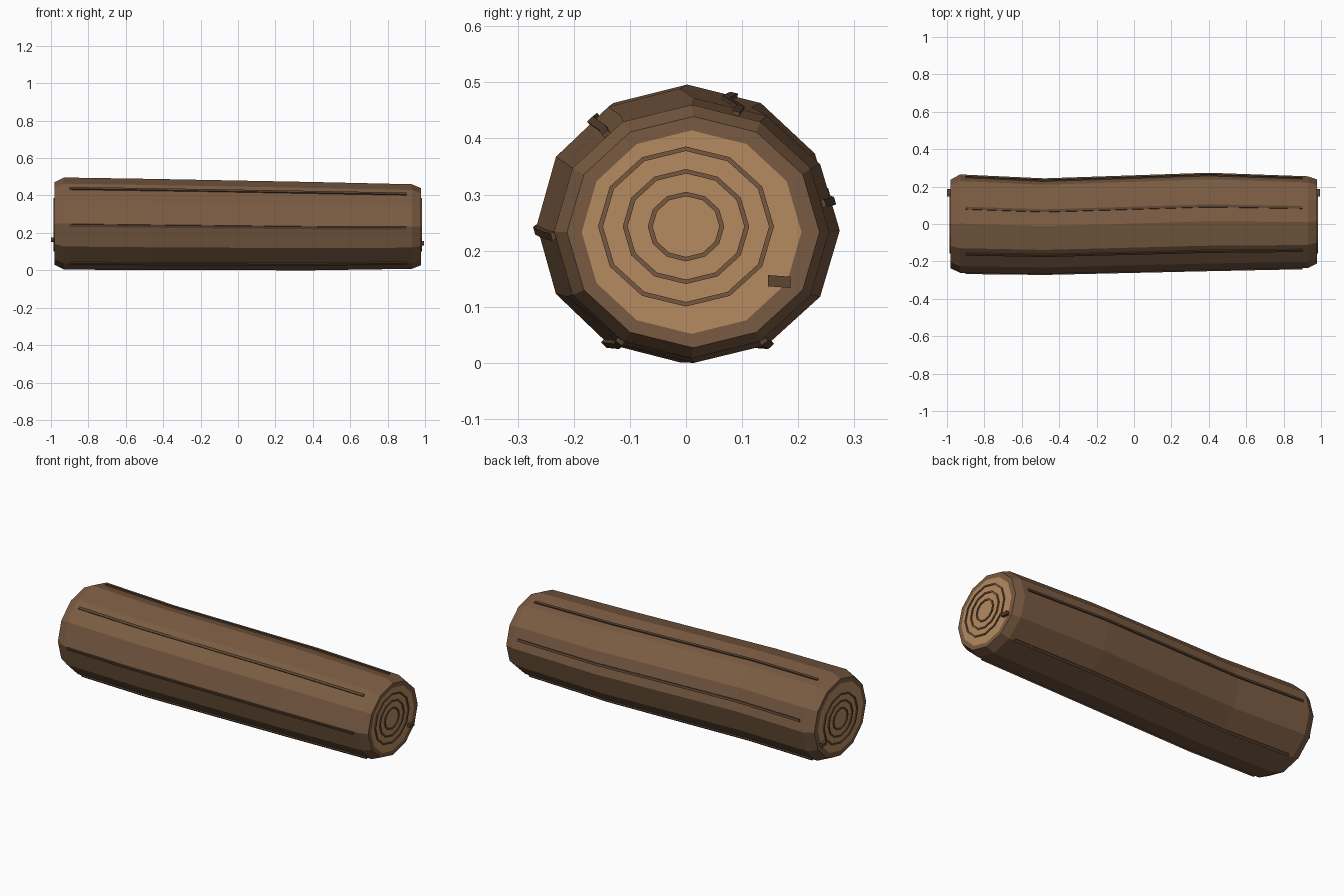
import bpy, bmesh, math
from mathutils import Vector

if "Cube" in bpy.data.objects:
    bpy.data.objects.remove(bpy.data.objects["Cube"])

SIDES = 12


def material(name, rgb):
    m = bpy.data.materials.new(name)
    m.diffuse_color = (*rgb, 1)
    m.use_nodes = True
    m.node_tree.nodes["Principled BSDF"].inputs["Base Color"].default_value = m.diffuse_color
    return m


BARK = material("bark brown", (0.195, 0.105, 0.055))
WOOD = material("cut wood", (0.47, 0.26, 0.115))
RING = material("ring brown", (0.18, 0.098, 0.05))
GROOVE = material("dark bark", (0.105, 0.058, 0.032))

# log sections: x, centre y, centre z, radius y, radius z
SECTIONS = [
    (-0.982, 0.000, 0.250, 0.236, 0.220),
    (-0.930, 0.002, 0.250, 0.263, 0.246),
    (-0.480, -0.011, 0.245, 0.255, 0.244),
    (0.400, 0.014, 0.236, 0.260, 0.236),
    (0.930, 0.010, 0.234, 0.245, 0.226),
    (0.978, 0.013, 0.233, 0.225, 0.206),
]


def make(name, bm, mats):
    bmesh.ops.recalc_face_normals(bm, faces=bm.faces)
    me = bpy.data.meshes.new(name)
    bm.to_mesh(me)
    bm.free()
    for m in mats:
        me.materials.append(m)
    ob = bpy.data.objects.new(name, me)
    bpy.context.collection.objects.link(ob)
    return ob


def loop(bm, x, cy, cz, ry, rz):
    return [bm.verts.new((x, cy + ry * math.cos(a), cz + rz * math.sin(a)))
            for a in (2 * math.pi * i / SIDES for i in range(SIDES))]


def bridge(bm, a, b):
    n = len(a)
    return [bm.faces.new((a[i], a[(i + 1) % n], b[(i + 1) % n], b[i])) for i in range(n)]


# log body with bark rim and inset cut faces
bm = bmesh.new()
loops = [loop(bm, *s) for s in SECTIONS]
for a, b in zip(loops, loops[1:]):
    bridge(bm, a, b)
for s, outer in ((SECTIONS[0], loops[0]), (SECTIONS[-1], loops[-1])):
    x, cy, cz, ry, rz = s
    inner = loop(bm, x, cy - 0.003, cz, ry * 0.87, rz * 0.88)
    bridge(bm, outer, inner)
    bm.faces.new(inner).material_index = 1
make("log", bm, [BARK, WOOD])

# growth rings on both ends
for side, x, d in (("left", -0.982, -0.005), ("right", 0.978, 0.005)):
    for k, r in enumerate((0.062, 0.1025, 0.1425)):
        bm = bmesh.new()
        o0, o1 = (loop(bm, x + e, 0, 0.243, r * 1.1, r) for e in (0, d))
        q = r - 0.008
        i0, i1 = (loop(bm, x + e, 0, 0.243, q * 1.1, q) for e in (0, d))
        for a, b in ((o0, o1), (o1, i1), (i1, i0), (i0, o0)):
            bridge(bm, a, b)
        make(f"{side}_growth_ring_{k + 1}", bm, [RING])


def surface(s, deg):
    """Point on the polygonal bark at an angle, and its facet normal in the yz plane."""
    x, cy, cz, ry, rz = s
    step = 360 / SIDES
    k = math.floor(deg / step)
    p, q = (Vector((x, cy + ry * math.cos(math.radians(t)), cz + rz * math.sin(math.radians(t))))
            for t in (k * step, (k + 1) * step))
    edge = (q - p).normalized()
    return p.lerp(q, deg / step - k), edge, Vector((0, edge.z, -edge.y))


def between(a, b, x):
    t = (x - a[0]) / (b[0] - a[0])
    return tuple(u + (v - u) * t for u, v in zip(a, b))


# long bark ridges following the bend of the log
path = [between(SECTIONS[1], SECTIONS[2], -0.9), SECTIONS[2], SECTIONS[3],
        between(SECTIONS[3], SECTIONS[4], 0.9)]
for n, deg in enumerate((13, 71, 129, 182, 239, 301)):
    bm = bmesh.new()
    rows = []
    for s in path:
        p, e, out = surface(s, deg)
        rows.append([bm.verts.new(p + e * u + out * v) for u, v in
                     ((-0.007, -0.008), (0.007, -0.008), (0.007, 0.007), (-0.007, 0.007))])
    for a, b in zip(rows, rows[1:]):
        bridge(bm, a, b)
    bm.faces.new(rows[0])
    bm.faces.new(rows[-1])
    make(f"bark_ridge_{n + 1}", bm, [GROOVE])

# small splinter on each cut end
for side, x, z in (("left", -0.988, 0.163), ("right", 0.983, 0.145)):
    bm = bmesh.new()
    bmesh.ops.create_cube(bm, size=1)
    for v in bm.verts:
        v.co = Vector((x + v.co.x * 0.024, 0.166 + v.co.y * 0.04,
                       z + v.co.z * 0.02 - v.co.y * 0.003))
    make(f"{side}_splinter", bm, [GROOVE])
